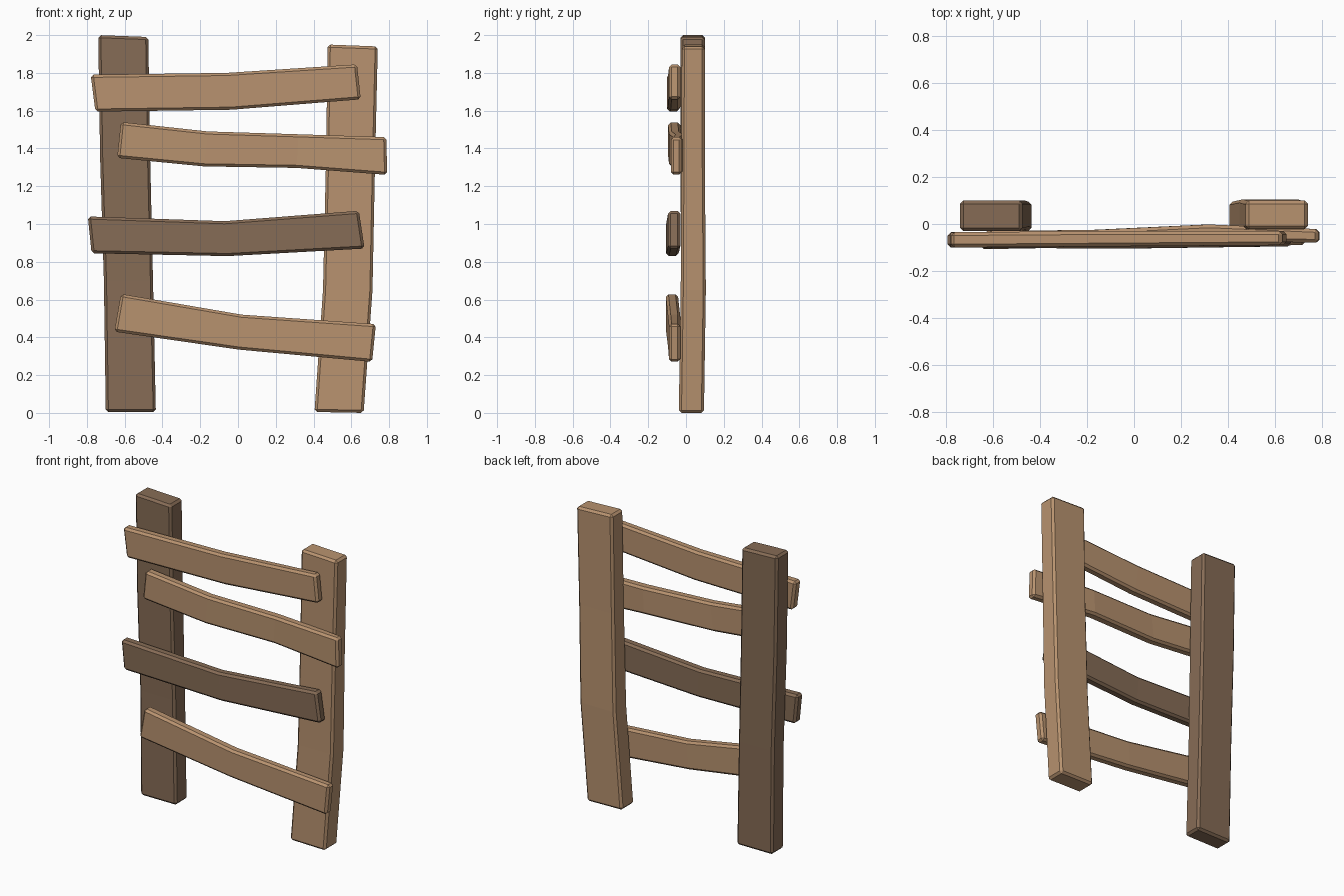
import bpy, bmesh, math


def material(name, rgb):
    m = bpy.data.materials.new(name)
    m.diffuse_color = (*rgb, 1)
    return m


light = material("light_wood", (0.48, 0.29, 0.16))
dark = material("dark_wood", (0.24, 0.15, 0.092))


def plank(name, mat, stations, bevel=0.014):
    """Bent board: each station is (x1, z1, x2, z2, y_front, y_back)."""
    bm = bmesh.new()
    rings = []
    for x1, z1, x2, z2, yf, yb in stations:
        corners = ((x1, yf, z1), (x2, yf, z2), (x2, yb, z2), (x1, yb, z1))
        rings.append([bm.verts.new(c) for c in corners])
    for a, b in zip(rings, rings[1:]):
        for i in range(4):
            j = (i + 1) % 4
            bm.faces.new((a[i], a[j], b[j], b[i]))
    bm.faces.new(rings[0])
    bm.faces.new(rings[-1])
    bmesh.ops.recalc_face_normals(bm, faces=bm.faces)
    # chamfer only the corners, not the bends
    sharp = [e for e in bm.edges if e.calc_face_angle() > math.radians(40)]
    bmesh.ops.bevel(bm, geom=sharp, offset=bevel, segments=1,
                    affect='EDGES', clamp_overlap=True)
    bmesh.ops.recalc_face_normals(bm, faces=bm.faces)
    me = bpy.data.meshes.new(name)
    bm.to_mesh(me)
    bm.free()
    me.materials.append(mat)
    ob = bpy.data.objects.new(name, me)
    bpy.context.collection.objects.link(ob)
    return ob


# upright posts
plank("left_post", dark, [
    (-0.70, 0.005, -0.435, 0.005, -0.03, 0.095),
    (-0.71, 0.70, -0.45, 0.70, -0.025, 0.10),
    (-0.73, 1.35, -0.465, 1.35, -0.03, 0.10),
    (-0.74, 2.0, -0.475, 1.99, -0.03, 0.10)])
plank("right_post", light, [
    (0.405, 0.005, 0.665, 0.0, -0.038, 0.095),
    (0.45, 0.65, 0.712, 0.65, -0.028, 0.105),
    (0.465, 1.30, 0.725, 1.30, -0.025, 0.10),
    (0.475, 1.95, 0.74, 1.94, -0.022, 0.10)])

# cross slats, top to bottom
plank("slat_1", light, [
    (-0.755, 1.595, -0.78, 1.79, -0.10, -0.035),
    (-0.035, 1.605, -0.06, 1.80, -0.095, -0.03),
    (0.65, 1.66, 0.63, 1.845, -0.09, -0.03)])
plank("slat_2", light, [
    (-0.64, 1.35, -0.62, 1.54, -0.095, -0.03),
    (-0.18, 1.305, -0.16, 1.49, -0.09, -0.025),
    (0.31, 1.297, 0.32, 1.475, -0.07, -0.002),
    (0.79, 1.26, 0.785, 1.46, -0.08, -0.022)])
plank("slat_3", dark, [
    (-0.775, 0.845, -0.795, 1.04, -0.10, -0.035),
    (-0.055, 0.83, -0.07, 1.015, -0.105, -0.04),
    (0.67, 0.87, 0.64, 1.07, -0.095, -0.03)])
plank("slat_4", light, [
    (-0.655, 0.43, -0.62, 0.63, -0.107, -0.042),
    (0.005, 0.335, 0.02, 0.52, -0.095, -0.03),
    (0.71, 0.27, 0.73, 0.47, -0.09, -0.03)])
